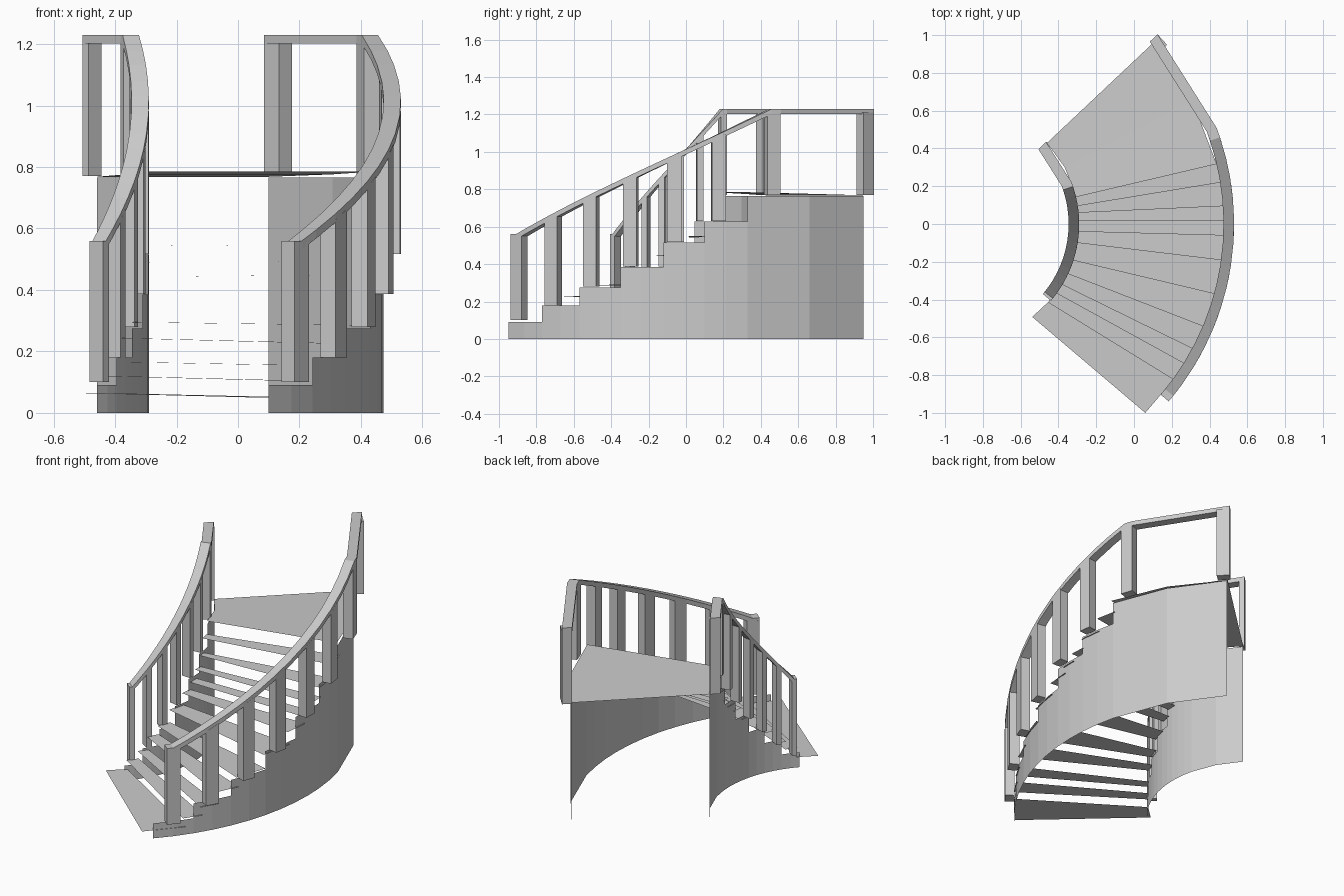
import bpy
from math import radians, sin, cos

if "Cube" in bpy.data.objects:
    bpy.data.objects.remove(bpy.data.objects["Cube"])

CX = -0.916                      # centre of the stair curve
R_IN, R_OUT, W = 0.626, 1.39, 0.056


def pt(r, a, z):
    return (CX + r * cos(radians(a)), r * sin(radians(a)), z)


def mesh(name, verts, faces):
    me = bpy.data.meshes.new(name)
    me.from_pydata(verts, [], faces)
    me.update()
    ob = bpy.data.objects.new(name, me)
    bpy.context.collection.objects.link(ob)
    return ob


def sweep(name, r0, r1, stations):
    """Solid bar along the curve; stations are (angle, bottom z, top z)."""
    v, f = [], []
    for a, lo, hi in stations:
        v += [pt(r0, a, lo), pt(r1, a, lo), pt(r1, a, hi), pt(r0, a, hi)]
    n = len(stations)
    for i in range(n - 1):
        for k in range(4):
            p, q = i * 4 + k, i * 4 + (k + 1) % 4
            f.append((p, p + 4, q + 4, q))
    f += [(0, 1, 2, 3), tuple(4 * n - 1 - k for k in range(4))]
    return mesh(name, v, f)


# Stepped side walls (thin sheets)
edges = [-43.1, -33.6, -24.2, -14.6, -5.0, 4.1, 13.7, 43.1]
tops = [0.09, 0.18, 0.275, 0.385, 0.515, 0.628, 0.765]
for side, r in (("inner", R_IN), ("outer", R_OUT)):
    v, f = [], []
    for a0, a1, z in zip(edges, edges[1:], tops):
        m = (a0 + a1) / 2
        for p, q in ((a0, m), (m, a1)):
            b = len(v)
            v += [pt(r, p, 0), pt(r, q, 0), pt(r, q, z), pt(r, p, z)]
            f.append((b, b + 1, b + 2, b + 3))
    mesh(side + "_wall", v, f)

# Thin treads: front angle at outer side, at inner side, inner height, outer height
treads = [(-45.7, -52.5, .065, .050), (-36.2, -42, .120, .103),
          (-32, -36, .166, .153), (-28.3, -31, .243, .225),
          (-22.9, -25, .295, .285), (-15.4, -18, .372, .372),
          (-7.9, -9.2, .443, .450), (-2.5, -3.7, .490, .496),
          (0.6, 1.4, .543, .550), (3.9, 5.5, .612, .612),
          (9.1, 8.8, .700, .700), (13.7, 13.7, .785, .785)]
for i, (t, n) in enumerate(zip(treads, treads[1:])):
    mesh(f"tread_{i + 1}",
         [pt(.62, t[1], t[2]), pt(1.397, t[0], t[3]),
          pt(1.397, n[0] + .6, t[3]), pt(.62, n[1] + .6, t[2])], [(0, 1, 2, 3)])

# Landing
mesh("landing",
     [pt(R_IN, 13.2, .785), pt(R_OUT, 13.2, .785), pt(R_OUT, 28.4, .776),
      pt(R_OUT, 43.3, .768), pt(R_IN, 43.3, .768), pt(R_IN, 28.4, .776)],
     [(0, 1, 2, 5), (5, 2, 3, 4)])


# Handrails and posts
def rail_z(a):
    t = (a + 39) / (18.5 + 39)
    return 0.56 + 0.67 * min(1, max(0, t))


starts = [-40.5, -31.5, -22.4, -13.5, -4.0, 5.5, 17.5, 41.0]
feet = [0.1, 0.18, 0.28, 0.387, 0.517, 0.63, 0.77, 0.77]
rail_angles = [-40.5, -39, -36, -31.5, -27, -22.4, -18, -13.5, -9, -4,
               1, 5.5, 10, 14, 18.5, 20.6, 44]
for side, r0, r1 in (("inner", R_IN - W, R_IN), ("outer", R_OUT, R_OUT + W)):
    sweep(side + "_handrail", r0, r1,
          [(a, rail_z(a) - .028, rail_z(a)) for a in rail_angles])
    for i, (a, z) in enumerate(zip(starts, feet)):
        v = sweep(f"{side}_post_{i + 1}", r0, r1,
                  [(a, z, rail_z(a) - .02), (a + 3, z, rail_z(a + 3) - .02)])
